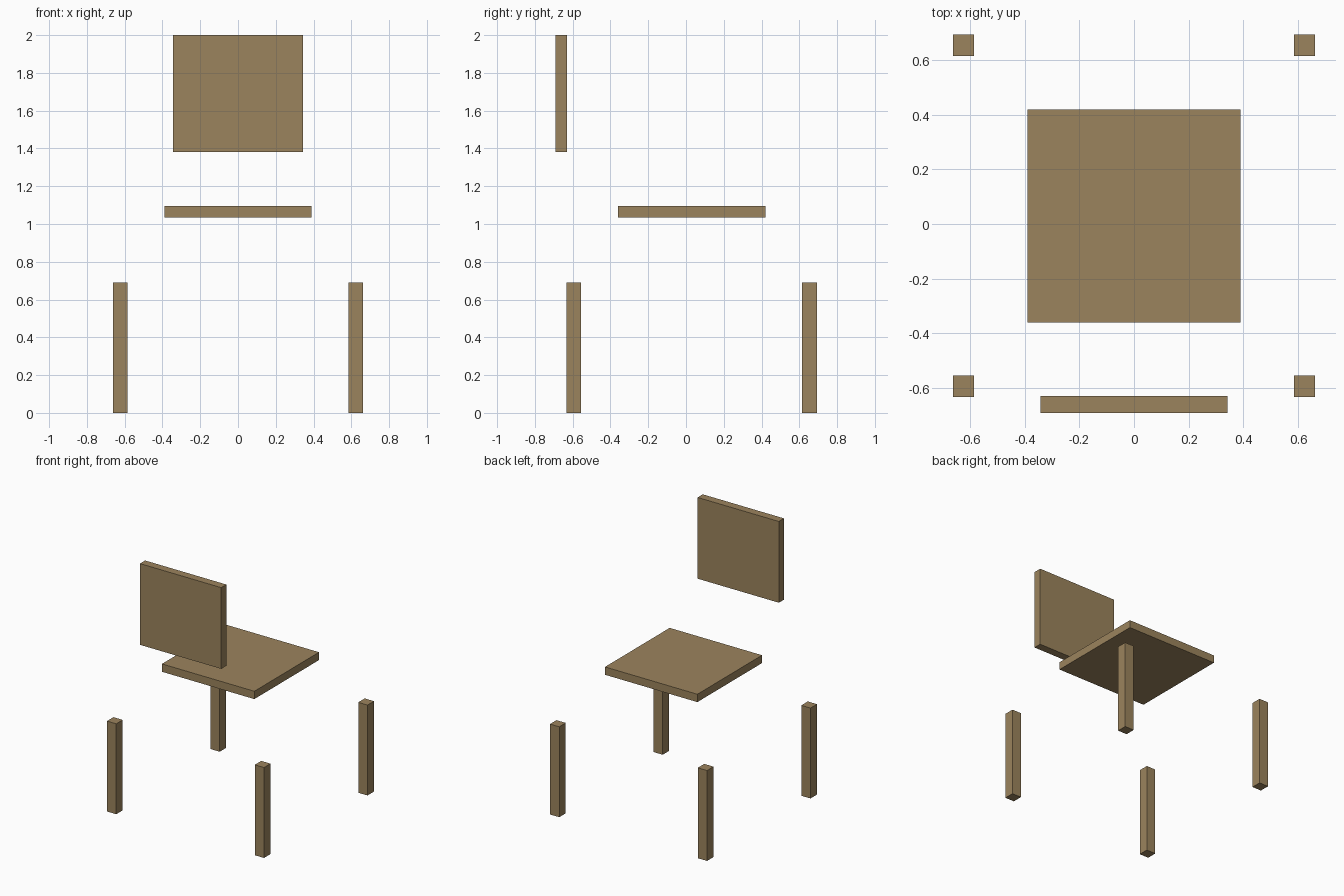
import bpy

if "Cube" in bpy.data.objects:
    bpy.data.objects.remove(bpy.data.objects["Cube"])

wood = bpy.data.materials.new("wood")
wood.diffuse_color = (0.33, 0.23, 0.11, 1)
wood.use_nodes = True
wood.node_tree.nodes["Principled BSDF"].inputs["Base Color"].default_value = wood.diffuse_color


def box(name, center, size):
    bpy.ops.mesh.primitive_cube_add(size=1, location=center)
    ob = bpy.context.object
    ob.name = name
    ob.scale = size
    bpy.ops.object.transform_apply(location=False, rotation=False, scale=True)
    ob.data.materials.append(wood)
    return ob


# Exploded chair: the parts float apart around the seat
SEAT_Y = 0.03
LEG_OFFSET = 0.624
LEG_W, LEG_H = 0.078, 0.69

# Seat panel
box("seat", (0, SEAT_Y, 1.065), (0.78, 0.78, 0.06))

# Backrest panel
box("backrest", (0, -0.661, 1.69), (0.686, 0.062, 0.62))

# Four square legs
for y_name, sy in (("front", -1), ("back", 1)):
    for x_name, sx in (("left", -1), ("right", 1)):
        box(f"{y_name}_{x_name}_leg",
            (sx * LEG_OFFSET, SEAT_Y + sy * LEG_OFFSET, LEG_H / 2),
            (LEG_W, LEG_W, LEG_H))
